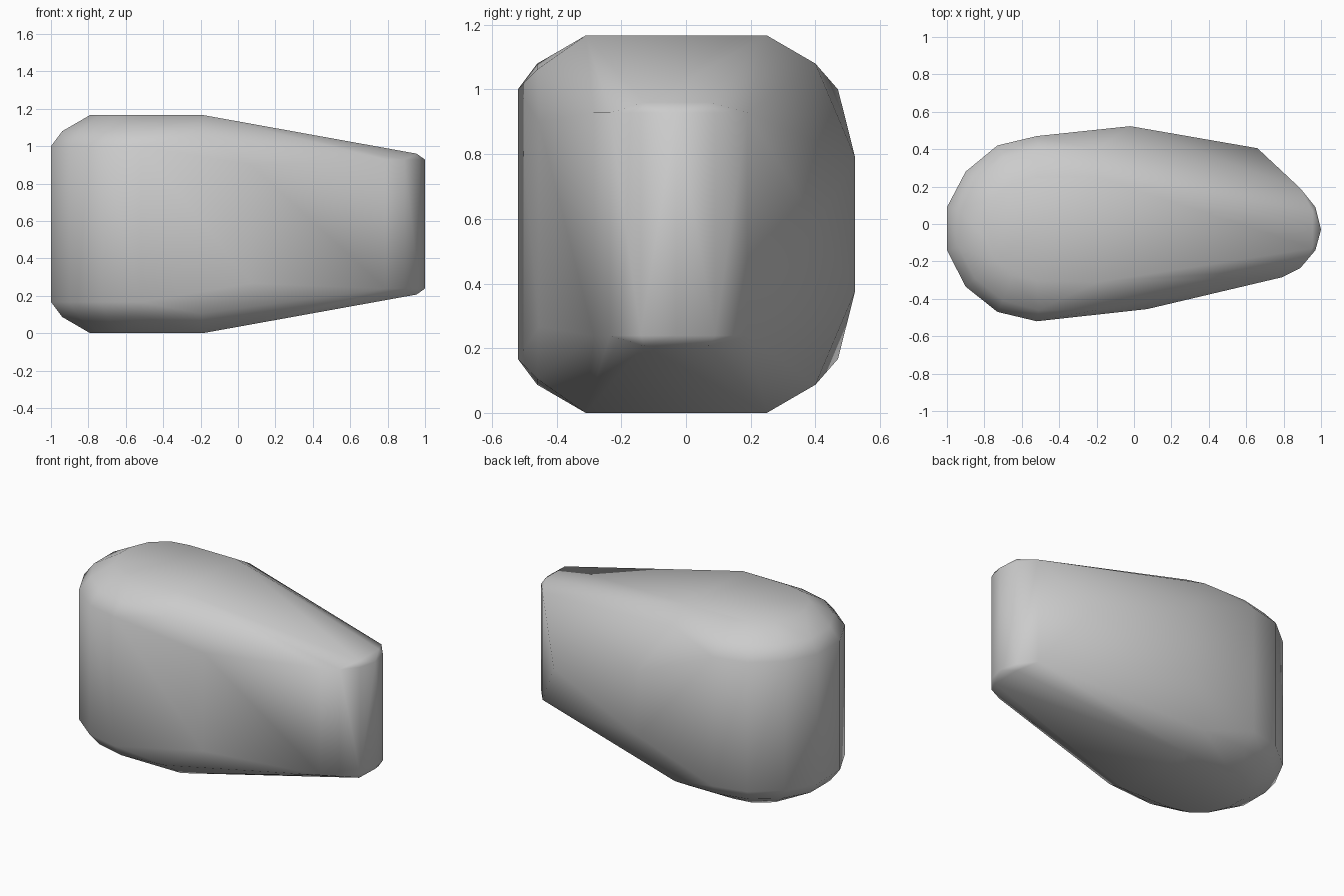
import bpy, bmesh, math

cube = bpy.data.objects.get("Cube")
if cube:
    bpy.data.objects.remove(cube)

HEIGHT = 1.167

# Upper half rings as (z, plan outline); the lower half mirrors them
rings = [
    # wide round end: wall rim, bevel rim and flat cap
    (1.0, [(-1, .09), (-1, -.14), (-.9, .28), (-.9, -.335), (-.73, .42),
           (-.73, -.47), (-.52, .47), (-.52, -.52)]),
    (1.08, [(-.94, .075), (-.94, -.125), (-.85, .24), (-.85, -.29), (-.7, .355),
            (-.7, -.41), (-.51, .4), (-.51, -.46), (-.2, .4)]),
    (HEIGHT, [(-.79, .03), (-.79, -.08), (-.74, .15), (-.74, -.2), (-.64, .23),
              (-.65, -.275), (-.52, .25), (-.52, -.305), (-.19, .25), (-.19, -.31)]),
    # flank corners
    (1.062, [(-.2, -.46)]),
    (.9, [(.07, -.455)]),
    (.79, [(-.02, .523)]),
    (HEIGHT / 2, [(.66, .405)]),
    # narrow round end: wall rim and cap tip
    (.928, [(.79, -.285), (.89, -.235), (.97, -.14), (1, -.03), (.97, .09), (.89, .19)]),
    (.96, [(.955, -.13), (.955, .07)]),
]

# Wrap the rings in a convex shell
bm = bmesh.new()
for z, outline in rings:
    for x, y in outline:
        for level in {z, HEIGHT - z}:
            bm.verts.new((x, y, level))
hull = bmesh.ops.convex_hull(bm, input=bm.verts)
inside = {g for g in hull["geom_interior"] + hull["geom_unused"]
          if isinstance(g, bmesh.types.BMVert)}
bmesh.ops.delete(bm, geom=list(inside), context="VERTS")
bmesh.ops.dissolve_limit(bm, angle_limit=math.radians(1), verts=bm.verts, edges=bm.edges)
bmesh.ops.recalc_face_normals(bm, faces=bm.faces)

mesh = bpy.data.meshes.new("tapered_shell")
bm.to_mesh(mesh)
bm.free()
shell = bpy.data.objects.new("tapered_shell", mesh)
bpy.context.collection.objects.link(shell)

# Plain grey surface
grey = bpy.data.materials.new("light_grey")
grey.use_nodes = True
colour = (.6, .6, .6, 1)
grey.diffuse_color = colour
grey.node_tree.nodes["Principled BSDF"].inputs["Base Color"].default_value = colour
mesh.materials.append(grey)

# Soft shading with the sharp rims kept
bpy.context.view_layer.objects.active = shell
shell.select_set(True)
bpy.ops.object.shade_smooth_by_angle(angle=math.radians(40))
